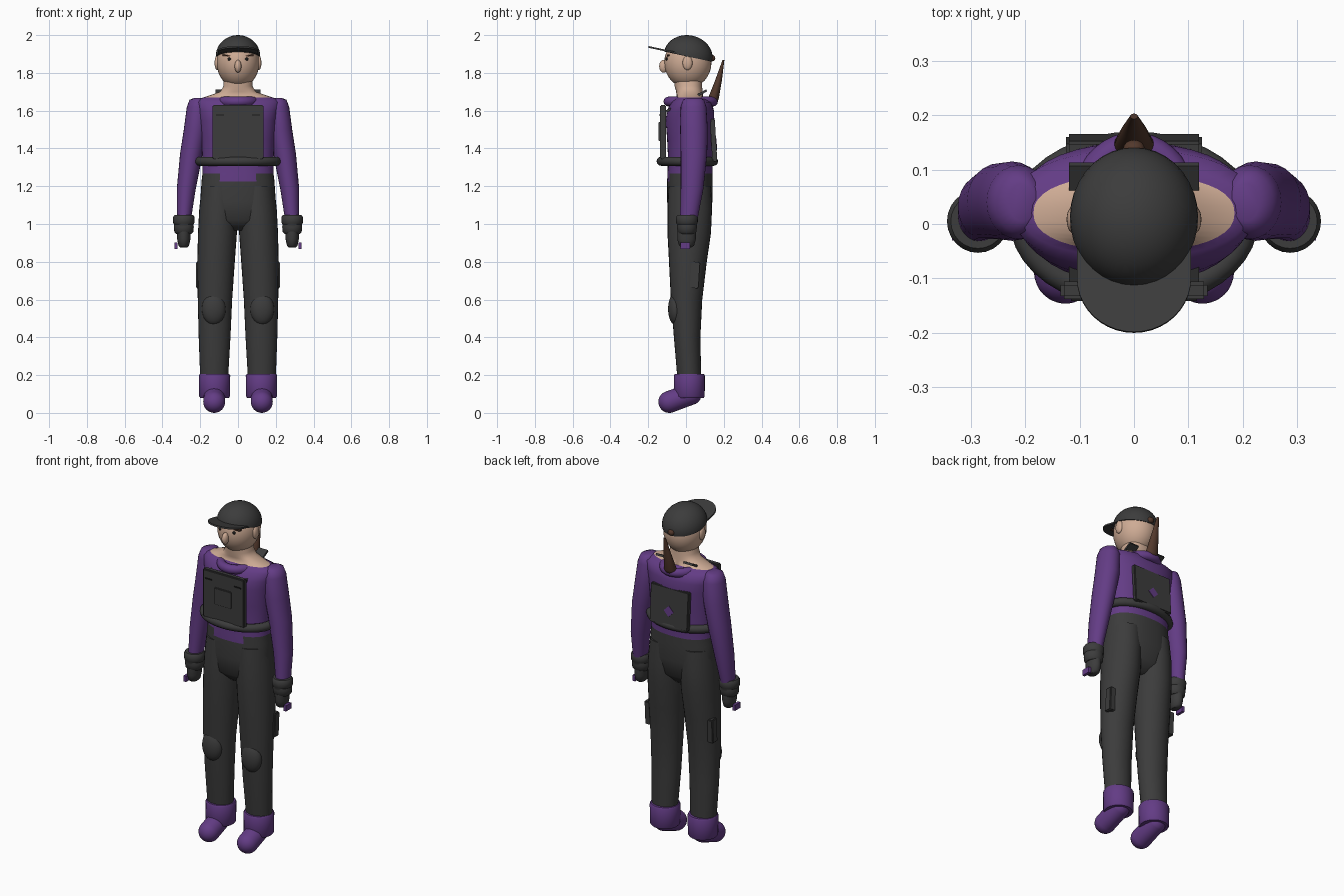
import bpy, bmesh, math
from mathutils import Matrix, Vector

if "Cube" in bpy.data.objects:
    bpy.data.objects.remove(bpy.data.objects["Cube"])


def material(name, rgb):
    m = bpy.data.materials.new(name)
    m.diffuse_color = (*rgb, 1)
    m.use_nodes = True
    m.node_tree.nodes["Principled BSDF"].inputs["Base Color"].default_value = m.diffuse_color
    return m


PURPLE = material("purple cloth", (0.125, 0.045, 0.235))
DARK = material("charcoal", (0.045, 0.045, 0.045))
SKIN = material("skin", (0.62, 0.41, 0.30))
BROWN = material("brown hair", (0.085, 0.040, 0.025))
BLACK = material("black", (0.010, 0.010, 0.010))


def finish(name, bm, *mats, angle=40):
    bmesh.ops.recalc_face_normals(bm, faces=bm.faces[:])
    me = bpy.data.meshes.new(name)
    bm.to_mesh(me)
    bm.free()
    ob = bpy.data.objects.new(name, me)
    bpy.context.collection.objects.link(ob)
    for m in mats:
        me.materials.append(m)
    bpy.ops.object.select_all(action='DESELECT')
    ob.select_set(True)
    bpy.context.view_layer.objects.active = ob
    bpy.ops.object.shade_smooth_by_angle(angle=math.radians(angle))
    return ob


def loft(name, rings, *mats, segs=32, power=2.0, rule=None, angle=40):
    """Stack of horizontal super-ellipses: (z, centre x, radius x, centre y, radius y)."""
    bm = bmesh.new()
    loops = []
    for z, cx, rx, cy, ry in rings:
        loop = []
        for i in range(segs):
            a = 2 * math.pi * i / segs
            c, s = math.cos(a), math.sin(a)
            loop.append(bm.verts.new((cx + rx * math.copysign(abs(c) ** (2 / power), c),
                                      cy + ry * math.copysign(abs(s) ** (2 / power), s), z)))
        loops.append(loop)
    for a, b in zip(loops, loops[1:]):
        for i in range(segs):
            j = (i + 1) % segs
            bm.faces.new((a[i], a[j], b[j], b[i]))
    bm.faces.new(loops[0])
    bm.faces.new(loops[-1])
    if rule:
        for f in bm.faces:
            f.material_index = rule(f.calc_center_median())
    return finish(name, bm, *mats, angle=angle)


def ball(name, loc, radii, mat, tilt=(0, 0, 0), segs=24):
    bm = bmesh.new()
    bmesh.ops.create_uvsphere(bm, u_segments=segs, v_segments=segs // 2, radius=1)
    rot = Matrix.Rotation(tilt[0], 4, 'X') @ Matrix.Rotation(tilt[1], 4, 'Y')
    bm.transform(Matrix.Translation(loc) @ rot @ Matrix.Diagonal((*radii, 1)))
    return finish(name, bm, mat)


def box(name, loc, size, mat, tilt=0.0, turn=0.0, bevel=0.0):
    bm = bmesh.new()
    bmesh.ops.create_cube(bm, size=1)
    bm.transform(Matrix.Diagonal((*size, 1)))
    if bevel:
        bmesh.ops.bevel(bm, geom=bm.edges[:], offset=bevel, segments=2, affect='EDGES')
    bm.transform(Matrix.Translation(loc) @ Matrix.Rotation(tilt, 4, 'X') @ Matrix.Rotation(turn, 4, 'Y'))
    return finish(name, bm, mat, angle=30)


def ring(name, loc, rx, ry, tube, mat, segs=40, sides=12):
    bm = bmesh.new()
    grid = []
    for i in range(segs):
        a = 2 * math.pi * i / segs
        grid.append([])
        for j in range(sides):
            b = 2 * math.pi * j / sides
            r = tube * math.cos(b)
            grid[i].append(bm.verts.new((loc[0] + (rx + r) * math.cos(a),
                                         loc[1] + (ry + r) * math.sin(a),
                                         loc[2] + tube * math.sin(b))))
    for i in range(segs):
        k = (i + 1) % segs
        for j in range(sides):
            m = (j + 1) % sides
            bm.faces.new((grid[i][j], grid[k][j], grid[k][m], grid[i][m]))
    return finish(name, bm, mat)


# Torso, waist and neck in one skin: trousers, shirt, bare neck
def body_colour(c):
    if c.z > 1.668:
        return 2
    notch = c.y < 0 and abs(c.x) < 0.085 and c.z > 1.225
    return 0 if c.z > 1.265 or notch else 1


profile = [(0.965, 0.07, -0.04, 0.07), (1.02, 0.18, -0.09, 0.12), (1.12, 0.20, -0.10, 0.14),
           (1.225, 0.193, -0.10, 0.14), (1.268, 0.188, -0.098, 0.14), (1.35, 0.188, -0.095, 0.14),
           (1.45, 0.195, -0.10, 0.145), (1.55, 0.205, -0.108, 0.15), (1.60, 0.215, -0.10, 0.148),
           (1.645, 0.225, -0.08, 0.135), (1.662, 0.208, -0.06, 0.105), (1.669, 0.185, -0.05, 0.09),
           (1.70, 0.095, -0.052, 0.088), (1.73, 0.076, -0.06, 0.085), (1.80, 0.075, -0.06, 0.085)]
loft("body", [(z, 0, rx, (a + b) / 2, (b - a) / 2) for z, rx, a, b in profile],
     PURPLE, DARK, SKIN, segs=40, power=2.3, rule=body_colour, angle=60)

# Head, nose, cap
ball("head", (0, 0.01, 1.855), (0.113, 0.125, 0.135), SKIN, segs=32)
ball("nose", (0, -0.118, 1.835), (0.018, 0.024, 0.034), SKIN)
TILT = Matrix.Translation((0, 0.012, 1.888)) @ Matrix.Rotation(-0.21, 4, 'X')
bm = bmesh.new()
bmesh.ops.create_uvsphere(bm, u_segments=36, v_segments=20, radius=1)
bmesh.ops.bisect_plane(bm, geom=bm.verts[:] + bm.edges[:] + bm.faces[:], plane_co=(0, 0, -0.02),
                       plane_no=(0, 0, -1), clear_outer=True)
bmesh.ops.holes_fill(bm, edges=[e for e in bm.edges if e.is_boundary])
bm.transform(TILT @ Matrix.Diagonal((0.118, 0.13, 0.111, 1)))
finish("cap", bm, DARK)

# Cap brim
bm = bmesh.new()
outline = [(-0.105, -0.06)] + [(-0.105 * math.cos(math.pi * i / 20),
                                -0.115 - 0.102 * math.sin(math.pi * i / 20)) for i in range(21)] + [(0.105, -0.06)]
face = bm.faces.new([bm.verts.new((x, y, 0)) for x, y in outline])
ext = bmesh.ops.extrude_face_region(bm, geom=[face])
bmesh.ops.translate(bm, verts=[v for v in ext["geom"] if isinstance(v, bmesh.types.BMVert)], vec=(0, 0, 0.009))
bm.transform(TILT)
finish("cap_brim", bm, DARK)

# Ponytail and its tie
loft("ponytail", [(1.642, 0, 0.020, 0.140, 0.016), (1.650, 0, 0.033, 0.142, 0.027),
                  (1.665, 0, 0.037, 0.145, 0.029), (1.76, 0, 0.023, 0.172, 0.018),
                  (1.868, 0, 0.007, 0.198, 0.005)], BROWN, segs=20)
ball("hair_tie", (0, 0.138, 1.878), (0.02, 0.017, 0.017), BROWN, segs=16)

# Collar, belt, chest and back plates
ring("collar", (0, 0.025, 1.648), 0.095, 0.118, 0.026, PURPLE)
ring("belt", (0, 0.007, 1.332), 0.205, 0.139, 0.024, DARK)
box("chest_plate", (0, -0.122, 1.487), (0.27, 0.032, 0.285), DARK, bevel=0.006)
box("chest_pocket", (0, -0.14, 1.49), (0.11, 0.012, 0.10), DARK, bevel=0.003)
box("back_plate", (0, 0.146, 1.443), (0.25, 0.026, 0.225), DARK, tilt=0.06, bevel=0.005)
box("back_patch", (0, 0.160, 1.42), (0.045, 0.006, 0.045), PURPLE, tilt=0.06, turn=math.pi / 4)

# Everything that comes in pairs
for s, side in ((-1, "left"), (1, "right")):
    # Face details
    ball(side + "_ear", (s * 0.110, 0.008, 1.853), (0.014, 0.026, 0.038), SKIN)
    ball(side + "_eye", (s * 0.045, -0.101, 1.873), (0.010, 0.007, 0.009), BLACK, segs=12)
    box(side + "_eyebrow", (s * 0.062, -0.094, 1.892), (0.045, 0.014, 0.007), BROWN, turn=s * -0.12)

    # Sleeve
    arm = [(1.668, 0.205, 0.025, 0.04, 0.035), (1.658, 0.213, 0.043, 0.04, 0.055),
           (1.62, 0.212, 0.059, 0.04, 0.068), (1.50, 0.224, 0.063, 0.042, 0.073),
           (1.37, 0.247, 0.060, 0.042, 0.070), (1.185, 0.274, 0.050, 0.032, 0.060),
           (1.03, 0.286, 0.038, 0.015, 0.047)]
    loft(side + "_sleeve", [(z, s * x, rx, y, ry) for z, x, rx, y, ry in arm], PURPLE, segs=24, angle=60)

    # Glove: flared cuff and hand
    cuff = [(0.948, 0.040, 0.040), (0.958, 0.050, 0.050), (0.985, 0.053, 0.053), (0.998, 0.051, 0.052),
            (1.005, 0.056, 0.057), (1.036, 0.057, 0.058), (1.047, 0.050, 0.050)]
    loft(side + "_glove_cuff", [(z, s * 0.287, rx, 0.005, ry) for z, rx, ry in cuff], DARK, segs=24)
    hand = [(0.876, 0.018, 0.026), (0.886, 0.028, 0.040), (0.92, 0.035, 0.049), (0.96, 0.036, 0.049)]
    loft(side + "_hand", [(z, s * 0.287, rx, 0.003, ry) for z, rx, ry in hand], DARK, segs=20)
    box(side + "_hand_tag", (s * 0.327, -0.005, 0.884), (0.016, 0.05, 0.034), PURPLE)

    # Trouser leg
    leg = [(0.15, 0.126, 0.070, 0.018, 0.060), (0.21, 0.126, 0.075, 0.016, 0.064),
           (0.40, 0.124, 0.084, 0.006, 0.070), (0.60, 0.122, 0.091, 0.003, 0.083),
           (0.80, 0.116, 0.099, 0.010, 0.100), (0.95, 0.109, 0.103, 0.017, 0.115),
           (1.08, 0.104, 0.101, 0.020, 0.118), (1.20, 0.098, 0.094, 0.020, 0.112)]
    loft(side + "_trouser_leg", [(z, s * x, rx, y, ry) for z, x, rx, y, ry in leg], DARK, segs=28, angle=60)
    ball(side + "_knee_pad", (s * 0.128, -0.055, 0.55), (0.063, 0.040, 0.085), DARK)
    box(side + "_thigh_pocket", (s * 0.203, 0.047, 0.73), (0.04, 0.045, 0.14), DARK, tilt=-0.06, bevel=0.005)

    # Boot: cuff and slanted rounded foot
    shaft = [(0.080, 0.076, 0.076), (0.088, 0.082, 0.081), (0.197, 0.083, 0.082), (0.206, 0.078, 0.077)]
    loft(side + "_boot_cuff", [(z, s * 0.124, rx, 0.018, ry) for z, rx, ry in shaft], PURPLE, segs=28)
    bm = bmesh.new()
    bmesh.ops.create_uvsphere(bm, u_segments=24, v_segments=16, radius=0.058)
    for v in bm.verts:
        v.co.z += 0.06 if v.co.z > 0.001 else -0.06
    bm.transform(Matrix.Translation((s * 0.126, -0.032, 0.084)) @ Matrix.Rotation(math.radians(-70), 4, 'X'))
    low = min(v.co.z for v in bm.verts)
    bm.transform(Matrix.Translation((0, 0, -low)))
    finish(side + "_foot", bm, PURPLE)

    # Shoulder straps and chest slits
    box(side + "_rear_strap", (s * 0.09, 0.087, 1.695), (0.06, 0.052, 0.012), DARK, tilt=0.5)
    box(side + "_front_strap", (s * 0.09, -0.097, 1.60), (0.06, 0.056, 0.012), DARK, tilt=0.45)
    box(side + "_chest_slit", (s * 0.095, -0.139, 1.577), (0.042, 0.006, 0.007), BLACK)
